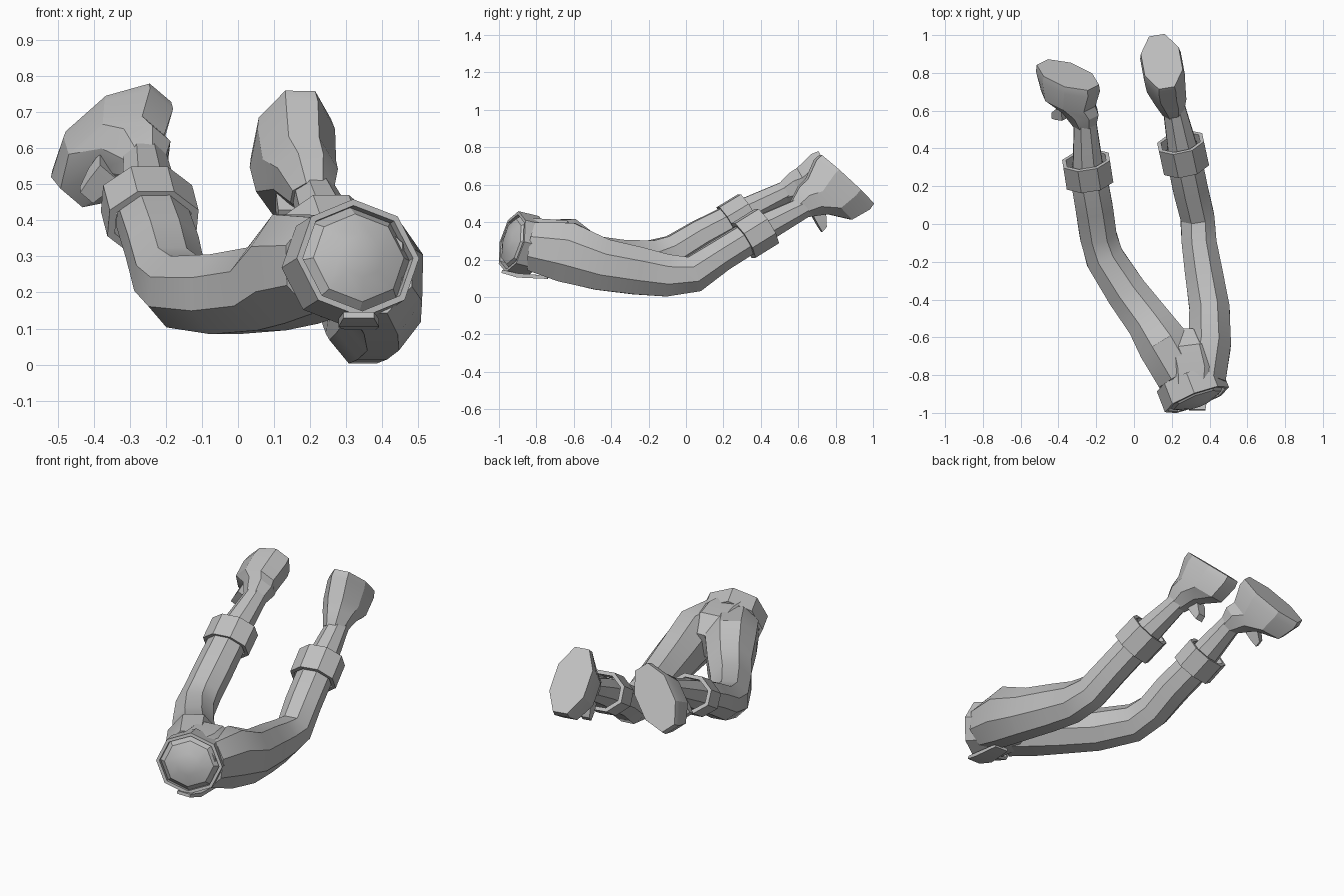
import bpy, bmesh
from math import sin, cos, pi, radians
from mathutils import Vector

cube = bpy.data.objects.get("Cube")
if cube:
    bpy.data.objects.remove(cube, do_unlink=True)

grey = bpy.data.materials.new("plain_grey")
grey.use_nodes = True
grey.diffuse_color = (0.52, 0.52, 0.52, 1)
grey.node_tree.nodes["Principled BSDF"].inputs["Base Color"].default_value = grey.diffuse_color

UP = Vector((0, 0, 1))


def frame_of(axis):
    """Sideways and upward directions across an axis."""
    u = axis.cross(UP).normalized()
    return u, u.cross(axis).normalized()


def loft(name, rings, sides=8, frame=None, phase=0.5, closed=False):
    """Skin rings of (centre, half width, half height); closed joins last to first."""
    bm = bmesh.new()
    centres = [Vector(r[0]) for r in rings]
    loops = []
    for i, (_, ru, rv) in enumerate(rings):
        ahead = centres[min(i + 1, len(rings) - 1)]
        behind = centres[max(i - 1, 0)]
        u, v = frame or frame_of((ahead - behind).normalized())
        angles = [2 * pi * (k + phase) / sides for k in range(sides)]
        loops.append([bm.verts.new(centres[i] + u * ru * cos(a) + v * rv * sin(a))
                      for a in angles])
    pairs = list(zip(loops, loops[1:]))
    if closed:
        pairs.append((loops[-1], loops[0]))
    else:
        bm.faces.new(loops[0])
        bm.faces.new(loops[-1])
    for a, b in pairs:
        for k in range(sides):
            n = (k + 1) % sides
            bm.faces.new((a[k], a[n], b[n], b[k]))
    bmesh.ops.recalc_face_normals(bm, faces=bm.faces)
    mesh = bpy.data.meshes.new(name)
    bm.to_mesh(mesh)
    bm.free()
    mesh.materials.append(grey)
    obj = bpy.data.objects.new(name, mesh)
    bpy.context.collection.objects.link(obj)
    bpy.ops.object.select_all(action='DESELECT')
    obj.select_set(True)
    bpy.context.view_layer.objects.active = obj
    bpy.ops.object.shade_smooth_by_angle(angle=radians(28))


def band(name, centre, axis, length, ru, rv, wall, phase=0.5):
    """Hollow faceted band around an axis."""
    c, n = Vector(centre), Vector(axis).normalized()
    a, b = c - n * length / 2, c + n * length / 2
    loft(name, [(a, ru - wall, rv - wall), (a, ru, rv), (b, ru, rv),
                (b, ru - wall, rv - wall)], 8, frame_of(n), phase, closed=True)


def foot(side, ankle, sole, toe_dir, normal):
    """Boot foot skinned from the ankle to a flat oval sole, with a tongue."""
    t = Vector(toe_dir).normalized()
    n = Vector(normal)
    n = (n - t * n.dot(t)).normalized()
    w = n.cross(t)
    ankle, sole = Vector(ankle), Vector(sole)
    loft(side + "_foot", [
        (ankle, 0.062, 0.062),
        (ankle.lerp(sole, 0.3), 0.092, 0.115),
        (sole - n * 0.145, 0.112, 0.175),
        (sole - n * 0.04, 0.118, 0.212),
        (sole, 0.11, 0.208)], 8, (w, t))
    root = ankle.lerp(sole, 0.22) + t * 0.07 + w * 0.04
    loft(side + "_boot_tongue", [
        (root, 0.05, 0.05),
        (root + t * 0.05 - n * 0.02, 0.045, 0.045),
        (root + t * 0.09 - n * 0.045, 0.035, 0.025)], 4, (w, n))


# Waist: belt, domed cap and front flap
belt_axis = Vector((0.35, -0.9, 0.22)).normalized()
rim = Vector((0.333, -0.93, 0.295))
band("belt", rim - belt_axis * 0.06, belt_axis, 0.12, 0.182, 0.168, 0.018, 0)
loft("waist_cap", [(rim + belt_axis * d, r * 1.08, r) for d, r in
                   ((-0.1, 0.152), (-0.03, 0.152), (0.005, 0.125), (0.028, 0.06), (0.032, 0.015))],
     8, frame_of(belt_axis), 0)
loft("belt_flap", [((0.335, -0.985, 0.137), 0.06, 0.012),
                   ((0.335, -0.9, 0.115), 0.08, 0.016),
                   ((0.34, -0.74, 0.105), 0.06, 0.012)], 4)

# Pelvis
loft("pelvis", [((0.3, -0.86, 0.28), 0.17, 0.15),
                ((0.305, -0.77, 0.275), 0.185, 0.155),
                ((0.28, -0.66, 0.27), 0.18, 0.15),
                ((0.28, -0.57, 0.25), 0.08, 0.08)])

# Legs: hip, thigh, knee, shin, ankle
loft("right_leg", [((0.25, -0.8, 0.275), 0.145, 0.145),
                   ((0.16, -0.645, 0.265), 0.148, 0.167),
                   ((0.08, -0.52, 0.21), 0.128, 0.127),
                   ((-0.04, -0.36, 0.195), 0.118, 0.12),
                   ((-0.155, -0.18, 0.202), 0.11, 0.108),
                   ((-0.19, -0.06, 0.24), 0.105, 0.1),
                   ((-0.21, 0.08, 0.325), 0.107, 0.095),
                   ((-0.24, 0.25, 0.415), 0.105, 0.088),
                   ((-0.245, 0.32, 0.455), 0.085, 0.08),
                   ((-0.26, 0.56, 0.575), 0.062, 0.06)])
loft("left_leg", [((0.37, -0.82, 0.27), 0.125, 0.14),
                  ((0.4, -0.64, 0.24), 0.122, 0.175),
                  ((0.4, -0.45, 0.173), 0.115, 0.15),
                  ((0.37, -0.26, 0.14), 0.108, 0.138),
                  ((0.345, -0.1, 0.115), 0.1, 0.122),
                  ((0.335, 0.04, 0.122), 0.097, 0.105),
                  ((0.3, 0.18, 0.22), 0.1, 0.092),
                  ((0.265, 0.35, 0.325), 0.1, 0.09),
                  ((0.253, 0.42, 0.37), 0.083, 0.08),
                  ((0.205, 0.65, 0.49), 0.06, 0.058)])

# Boot cuffs
band("right_boot_cuff", (-0.245, 0.28, 0.427), (-0.06, 0.38, 0.23), 0.135, 0.135, 0.11, 0.022)
band("left_boot_cuff", (0.26, 0.37, 0.34), (-0.08, 0.37, 0.23), 0.15, 0.132, 0.116, 0.022)

# Feet
foot("right", (-0.26, 0.52, 0.55), (-0.35, 0.79, 0.635), (-0.7, 0.35, -0.62), (0, 0.85, 0.5))
foot("left", (0.205, 0.6, 0.465), (0.147, 0.86, 0.63), (-0.05, 0.27, -0.25), (-0.1, 0.68, 0.73))
